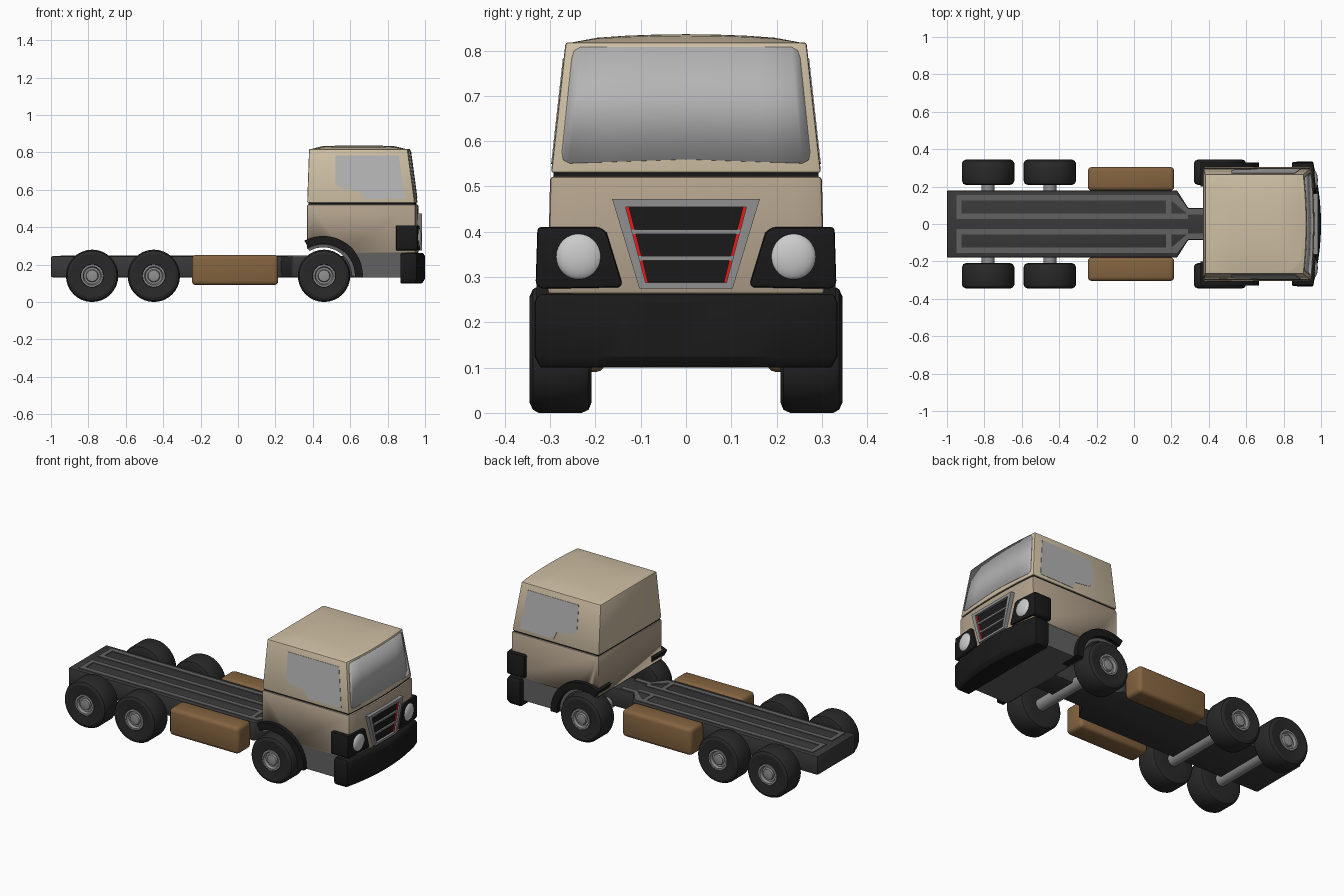
import bpy, bmesh, math
from mathutils import Vector

if "Cube" in bpy.data.objects:
    bpy.data.objects.remove(bpy.data.objects["Cube"])


def material(name, r, g, b):
    m = bpy.data.materials.new(name)
    m.diffuse_color = (r, g, b, 1)
    m.use_nodes = True
    m.node_tree.nodes["Principled BSDF"].inputs["Base Color"].default_value = m.diffuse_color
    return m


CREAM = material("cream", 0.62, 0.52, 0.37)
TAN = material("tan", 0.46, 0.37, 0.27)
BROWN = material("brown", 0.23, 0.125, 0.05)
BLACK = material("black", 0.01, 0.01, 0.01)
RUBBER = material("rubber", 0.022, 0.022, 0.022)
FRAME = material("frame_grey", 0.04, 0.04, 0.04)
STEEL = material("steel", 0.12, 0.12, 0.12)
TRIM = material("trim", 0.28, 0.28, 0.28)
GLASS = material("glass", 0.46, 0.46, 0.46)
LENS = material("lens", 0.65, 0.65, 0.65)
RED = material("red", 0.8, 0.01, 0.01)


def finish(name, bm, mat, bevel=0, segs=2, mirror=False):
    bmesh.ops.recalc_face_normals(bm, faces=bm.faces)
    if bevel:
        edges = [e for e in bm.edges if e.is_manifold and e.calc_face_angle() > math.radians(35)]
        bmesh.ops.bevel(bm, geom=edges, offset=bevel, segments=segs, profile=0.5,
                        affect='EDGES', clamp_overlap=True)
    me = bpy.data.meshes.new(name)
    bm.to_mesh(me)
    bm.free()
    ob = bpy.data.objects.new(name, me)
    bpy.context.collection.objects.link(ob)
    if mat:
        me.materials.append(mat)
    if mirror:
        mod = ob.modifiers.new("mirror", 'MIRROR')
        mod.use_axis = (False, True, False)
    return ob


def loft(name, rings, mat, **kw):
    """Skin a stack of equal closed rings and cap both ends."""
    bm = bmesh.new()
    vs = [[bm.verts.new(p) for p in r] for r in rings]
    n = len(vs[0])
    for a, b in zip(vs, vs[1:]):
        for i in range(n):
            j = (i + 1) % n
            bm.faces.new((a[i], a[j], b[j], b[i]))
    bm.faces.new(vs[0])
    bm.faces.new(vs[-1])
    return finish(name, bm, mat, **kw)


def prism(name, pts, axis, a, b, mat, warp=None, **kw):
    """Extrude a 2D outline along an axis from a to b."""
    def put(p, t):
        v = {'x': (t, p[0], p[1]), 'y': (p[0], t, p[1]), 'z': (p[0], p[1], t)}[axis]
        return warp(*v) if warp else v
    return loft(name, [[put(p, t) for p in pts] for t in (a, b)], mat, **kw)


def lathe(name, profile, x, z, mat, segs=32, **kw):
    """Turn (radius, y) points round a sideways axle line."""
    rings = [[(x + r * math.cos(k * math.tau / segs), y, z + r * math.sin(k * math.tau / segs))
              for k in range(segs)] for r, y in profile]
    return loft(name, rings, mat, **kw)


def plan(z, x0, x1, x2, w):
    """Horizontal section with a bowed front: rear x0, front corner x1, front centre x2."""
    front = [(x1 + (x2 - x1) * (1 - (k / 5) ** 2), w * k / 5, z) for k in range(-5, 6)]
    return [(x0, -w, z)] + front + [(x0, w, z)]


def box(x0, x1, y0, y1):
    return [(x0, y0), (x1, y0), (x1, y1), (x0, y1)]


def arc(cx, cz, r, a0, a1, n):
    return [(cx + r * math.cos(math.radians(a0 + (a1 - a0) * k / n)),
             cz + r * math.sin(math.radians(a0 + (a1 - a0) * k / n))) for k in range(n + 1)]


# Chassis with a narrow front tongue
half = [(-1, .18), (.23, .18), (.29, .085), (.64, .085)]
prism("chassis", half + [(x, -y) for x, y in reversed(half)], 'z', .132, .245, FRAME, bevel=.008)

# Raised strips on the chassis top
strips = [box(-.95, .2, .027, .055), box(-.95, .23, .125, .155),
          box(-.95, -.922, .055, .125), box(.172, .2, .055, .125),
          [(.2, .155), (.23, .155), (.29, .08), (.29, .05), (.2, .125)],
          box(.29, .38, .05, .08), box(.2, .29, .027, .055)]
for s in strips:
    prism("chassis_strip", s, 'z', .24, .249, STEEL, mirror=True)

# Side tanks
prism("tank", box(-.247, .215, .09, .252), 'y', .178, .305, BROWN, bevel=.022, segs=3, mirror=True)

# Wheels, hubs and axles
for x in (-.78, -.45, .46):
    lathe("tyre", [(.06, .215), (.118, .209), (.133, .215), (.14, .23), (.14, .325),
                   (.133, .338), (.118, .345), (.062, .34), (.056, .318)], x, .14, RUBBER, mirror=True)
    lathe("rim", [(.06, .32), (.06, .342), (.05, .343), (.044, .328), (.034, .328),
                  (.03, .338), (.012, .341)], x, .14, TRIM, mirror=True)
    lathe("axle", [(.035, -.22), (.035, .22)], x, .14, TRIM, segs=20)

# Lower cab with the wheel arch cut through
lower = loft("lower_cab", [plan(.262, .37, .948, .966, .306), plan(.522, .37, .948, .964, .3)],
             TAN, bevel=.008)
cutter = lathe("arch_cutter", [(.168, -.5), (.168, .5)], .455, .14, None, segs=40)
cutter.hide_render = True
cutter.display_type = 'WIRE'
cut = lower.modifiers.new("arch", 'BOOLEAN')
cut.operation = 'DIFFERENCE'
cut.solver = 'EXACT'
cut.object = cutter

# Grey skirt, arch liner and black fenders
skirt = [(.9, .13)] + [(.9, .268), (.562, .268)] + arc(.455, .14, .165, 50, 0, 8) + [(.62, .13)]
prism("skirt", skirt, 'y', -.302, .302, STEEL)
prism("arch_liner", arc(.455, .14, .17, 0, 119, 16) + arc(.455, .14, .152, 119, 0, 16),
      'y', -.304, .304, STEEL)
fender = [(.668, .13)] + arc(.455, .14, .213, 0, 118, 18) + arc(.455, .14, .17, 118, 0, 18) + [(.625, .13)]
prism("fender", fender, 'y', .2, .33, BLACK, mirror=True)

# Upper cab, seam and crowned roof
loft("cab_seam", [plan(.51, .376, .94, .955, .294), plan(.54, .376, .938, .953, .291)], BLACK)
loft("upper_cab", [plan(.53, .37, .945, .96, .298), plan(.818, .38, .906, .921, .266)],
     CREAM, bevel=.006)
bm = bmesh.new()
N = 8
grid = [[bm.verts.new((.384 + .522 * i / N, .262 * (2 * j / N - 1),
                       .816 + .02 * (1 - (2 * j / N - 1) ** 2) ** .6 * (1 - (2 * i / N - 1) ** 4) ** .5))
         for j in range(N + 1)] for i in range(N + 1)]
for i in range(N):
    for j in range(N):
        bm.faces.new((grid[i][j], grid[i + 1][j], grid[i + 1][j + 1], grid[i][j + 1]))
finish("roof", bm, CREAM)


def lean(z):
    return (z - .53) / .288


# Windscreen following the bowed front
def screen(s, z, d):
    t = lean(z)
    return (.945 - .039 * t + .015 * (1 - s * s) + d, s * (.298 - .032 * t), z)


S = [-.935, -.92, -.87, -.6, -.3, 0, .3, .6, .87, .92, .935]
edge = [.025, .008, 0, 0, 0, 0, 0, 0, 0, .008, .025]
bm = bmesh.new()
cols = [[bm.verts.new(screen(s, z, .003)) for z in (.55 + e + .01 * (1 - abs(s)), .808 - e)]
        for s, e in zip(S, edge)]
for a, b in zip(cols, cols[1:]):
    bm.faces.new((a[0], b[0], b[1], a[1]))
glass = finish("windscreen", bm, GLASS)
solid = glass.modifiers.new("thickness", 'SOLIDIFY')
solid.thickness = .006

# Side windows leaning with the cab sides
pane = [(.522, .782), (.86, .782), (.893, .553), (.67, .55), (.652, .592), (.555, .605), (.522, .63)]
prism("side_window", pane, 'y', -.006, .002, GLASS, mirror=True,
      warp=lambda x, y, z: (x, y + .298 - .032 * lean(z), z))

# Bowed bumper
loft("bumper", [plan(.1, .868, .945, .985, .322), plan(.125, .868, .956, 1, .334),
                plan(.245, .868, .956, 1, .334), plan(.262, .872, .95, .99, .326)], BLACK, bevel=.005)

# Headlight housings and round lenses
house = [(.14, .283), (.15, .277), (.32, .274), (.332, .285), (.328, .41), (.19, .41), (.175, .398)]
prism("headlight_housing", house, 'x', .845, .96, BLACK, bevel=.007, mirror=True,
      warp=lambda x, y, z: (x + (.08 * (.33 - y) if x > .9 else 0), y, z))
bm = bmesh.new()
bmesh.ops.create_uvsphere(bm, u_segments=28, v_segments=16, radius=.052)
for v in bm.verts:
    v.co = Vector((.962 + v.co.x * .4, .235 + v.co.y, .345 + v.co.z))
finish("headlight", bm, LENS, mirror=True)


# Grille: backing, frame, red side strips and cross bars
def gy(z, top, low):
    return low + (top - low) * (z - .275) / .197


def slab(name, z0, z1, top, low, x, mat):
    a, b = gy(z0, top, low), gy(z1, top, low)
    prism(name, [(-a, z0), (a, z0), (b, z1), (-b, z1)], 'x', .945, x, mat)


def side(name, z0, z1, outer, inner, x, mat):
    pts = [(gy(z0, *outer), z0), (gy(z1, *outer), z1), (gy(z1, *inner), z1), (gy(z0, *inner), z0)]
    prism(name, pts, 'x', .945, x, mat, mirror=True)


OUT, MID, IN = (.163, .103), (.138, .086), (.13, .08)
slab("grille_back", .28, .468, .15, .09, .97, BLACK)
side("grille_frame_side", .275, .472, OUT, MID, .984, TRIM)
slab("grille_frame_top", .455, .472, *OUT, .984, TRIM)
slab("grille_frame_bottom", .275, .288, *OUT, .984, TRIM)
side("grille_red_strip", .288, .455, MID, IN, .976, RED)
for z in (.341, .4):
    slab("grille_bar", z - .005, z + .005, *MID, .979, TRIM)

# Smooth shading on curved surfaces only
for ob in bpy.context.scene.objects:
    ob.select_set(True)
    bpy.context.view_layer.objects.active = ob
bpy.ops.object.shade_smooth_by_angle(angle=math.radians(30))
